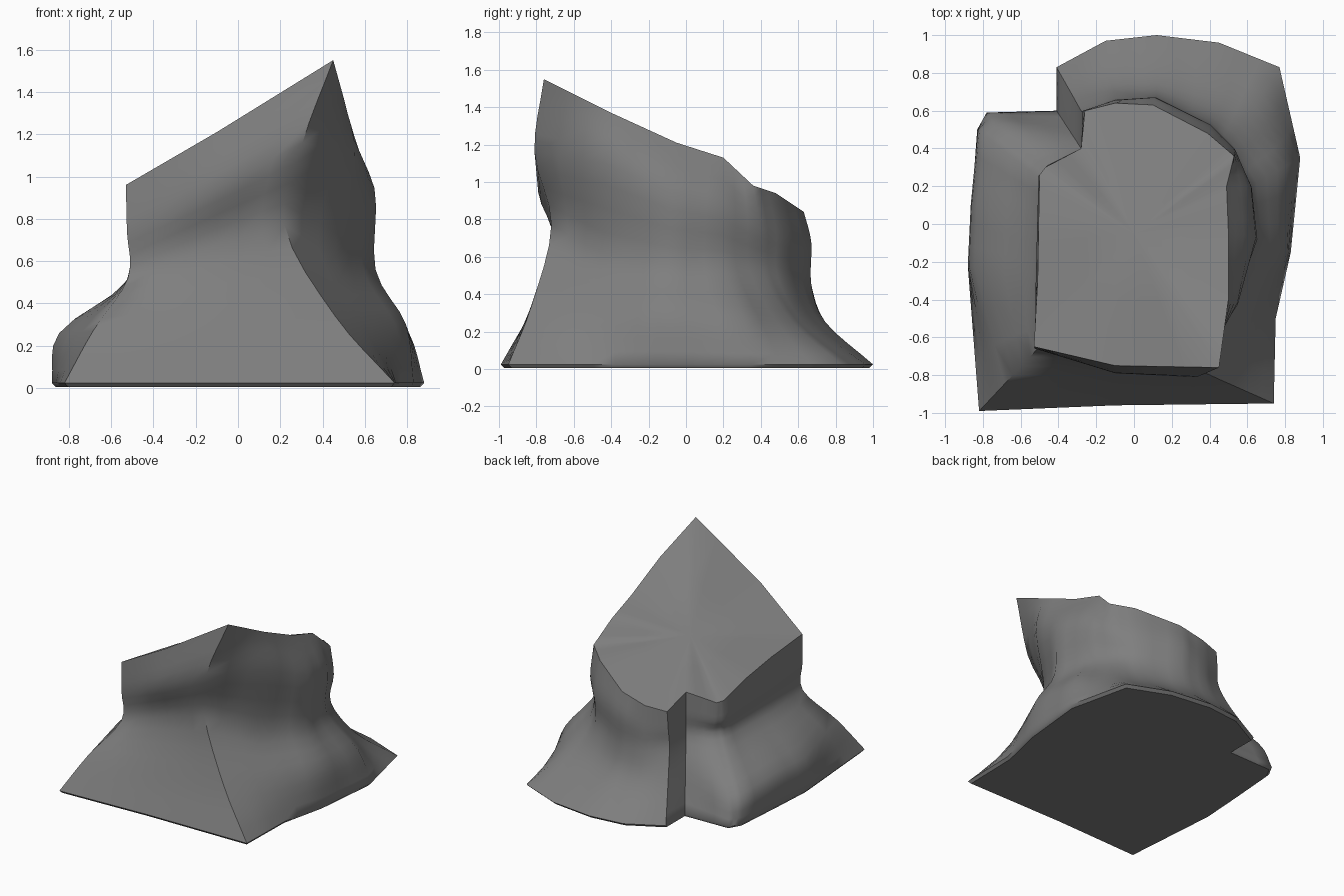
import bpy, bmesh
from mathutils import Vector

if "Cube" in bpy.data.objects:
    bpy.data.objects.remove(bpy.data.objects["Cube"])

# Control rings, counter-clockwise from the front left corner
base = [(-.82, -.99), (-.1, -.96), (.74, -.95), (.75, -.5), (.83, -.15), (.88, .35),
        (.77, .83), (.45, .96), (.12, 1.0), (-.15, .97), (-.41, .83), (-.41, .6),
        (-.78, .59), (-.83, .5), (-.86, .1), (-.88, -.22)]
# Skirt bulge: how far in towards the neck, and height
skirt = [(.45, .27), (.47, .3), (.54, .34), (.38, .3), (.2, .3), (.28, .27),
         (.62, .25), (.7, .25), (.77, .25), (.75, .25), (.65, .3), (.6, .3),
         (.22, .22), (.12, .23), (.08, .27), (.1, .26)]
neck = [(-.52, -.67, .52), (-.1, -.71, .68), (.22, -.72, .77), (.46, -.45, .62),
        (.65, -.1, .56), (.61, .2, .55), (.5, .41, .52), (.4, .53, .48),
        (.12, .67, .45), (-.1, .67, .45), (-.28, .6, .5), (-.28, .4, .52),
        (-.45, .32, .5), (-.51, .25, .5), (-.52, 0, .5), (-.53, -.3, .5)]
rim = [(-.53, -.65, .96), (-.1, -.75, 1.21), (.45, -.76, 1.55), (.5, -.4, 1.37),
       (.5, -.05, 1.21), (.49, .2, 1.13), (.53, .36, .98), (.39, .48, .94),
       (.1, .63, .84), (-.1, .64, .79), (-.26, .6, .77), (-.28, .4, .85),
       (-.47, .3, .78), (-.5, .26, .79), (-.505, 0, .86), (-.51, -.3, .91)]
# Outward swell of the wall between neck and rim
swell = {1: (0, -.06, 0), 2: (-.03, -.07, 0), 3: (.07, 0, .1), 4: (.07, 0, .06),
         5: (.07, 0, .04), 6: (.02, .01, 0), 7: (.01, .02, 0), 8: (0, .02, .03)}
STEPS, SPLIT = 4, 3


def spline(pts):
    """Catmull-Rom curve through one vertical profile."""
    p = [pts[0] * 2 - pts[1]] + pts + [pts[-1] * 2 - pts[-2]]
    out = []
    for i in range(1, len(p) - 2):
        a, b, c, d = p[i - 1:i + 3]
        for k in range(STEPS):
            t = k / STEPS
            out.append(.5 * (2 * b + (c - a) * t + (2 * a - 5 * b + 4 * c - d) * t * t
                             + (3 * b - a - 3 * c + d) * t ** 3))
    return out + [pts[-1]]


profiles = []
for i in range(len(base)):
    foot = Vector((*base[i], .025))
    n, r = Vector(neck[i]), Vector(rim[i])
    s = foot.lerp(n, skirt[i][0])
    s.z = skirt[i][1]
    upper = n.lerp(r, .5) + Vector(swell.get(i, (0, 0, 0)))
    ground = Vector((foot.x * .98, foot.y * .98, .005))
    profiles.append([ground] + spline([foot, s, n, upper, r]))

# Extra profiles between the control ones
columns = []
for i, p in enumerate(profiles):
    q = profiles[(i + 1) % len(profiles)]
    columns += [[a.lerp(b, k / SPLIT) for a, b in zip(p, q)] for k in range(SPLIT)]

bm = bmesh.new()
grid = [[bm.verts.new(v) for v in col] for col in columns]
count = len(grid)
centre = Vector((0, -.05, 1.04))
# Wall, and slanted top as an inner ring with a fan
inner = [bm.verts.new(col[-1].lerp(centre, .5)) for col in columns]
hub = bm.verts.new(centre)
for i in range(count):
    j = (i + 1) % count
    a, b = grid[i], grid[j]
    for k in range(len(a) - 1):
        bm.faces.new((a[k], b[k], b[k + 1], a[k + 1]))
    bm.faces.new((a[-1], b[-1], inner[j], inner[i]))
    bm.faces.new((inner[i], inner[j], hub))
# Flat underside
bm.faces.new([col[0] for col in reversed(grid)])
bmesh.ops.recalc_face_normals(bm, faces=bm.faces)

mesh = bpy.data.meshes.new("rock_stump")
bm.to_mesh(mesh)
bm.free()
rock = bpy.data.objects.new("rock_stump", mesh)
bpy.context.collection.objects.link(rock)

# Dark grey stone
stone = bpy.data.materials.new("dark_stone")
stone.diffuse_color = (.21, .21, .21, 1)
stone.use_nodes = True
stone.node_tree.nodes["Principled BSDF"].inputs["Base Color"].default_value = stone.diffuse_color
mesh.materials.append(stone)

bpy.context.view_layer.objects.active = rock
rock.select_set(True)
bpy.ops.object.shade_smooth_by_angle(angle=.95)
# Keep the underside and the top rim crisp
rim_row = len(columns[0]) - 1
for e in mesh.edges:
    za, zb = (mesh.vertices[v].index for v in e.vertices)
    if za < count * (rim_row + 1) and zb < count * (rim_row + 1):
        rows = (za % (rim_row + 1), zb % (rim_row + 1))
        if rows in ((0, 0), (rim_row, rim_row)):
            e.use_edge_sharp = True
